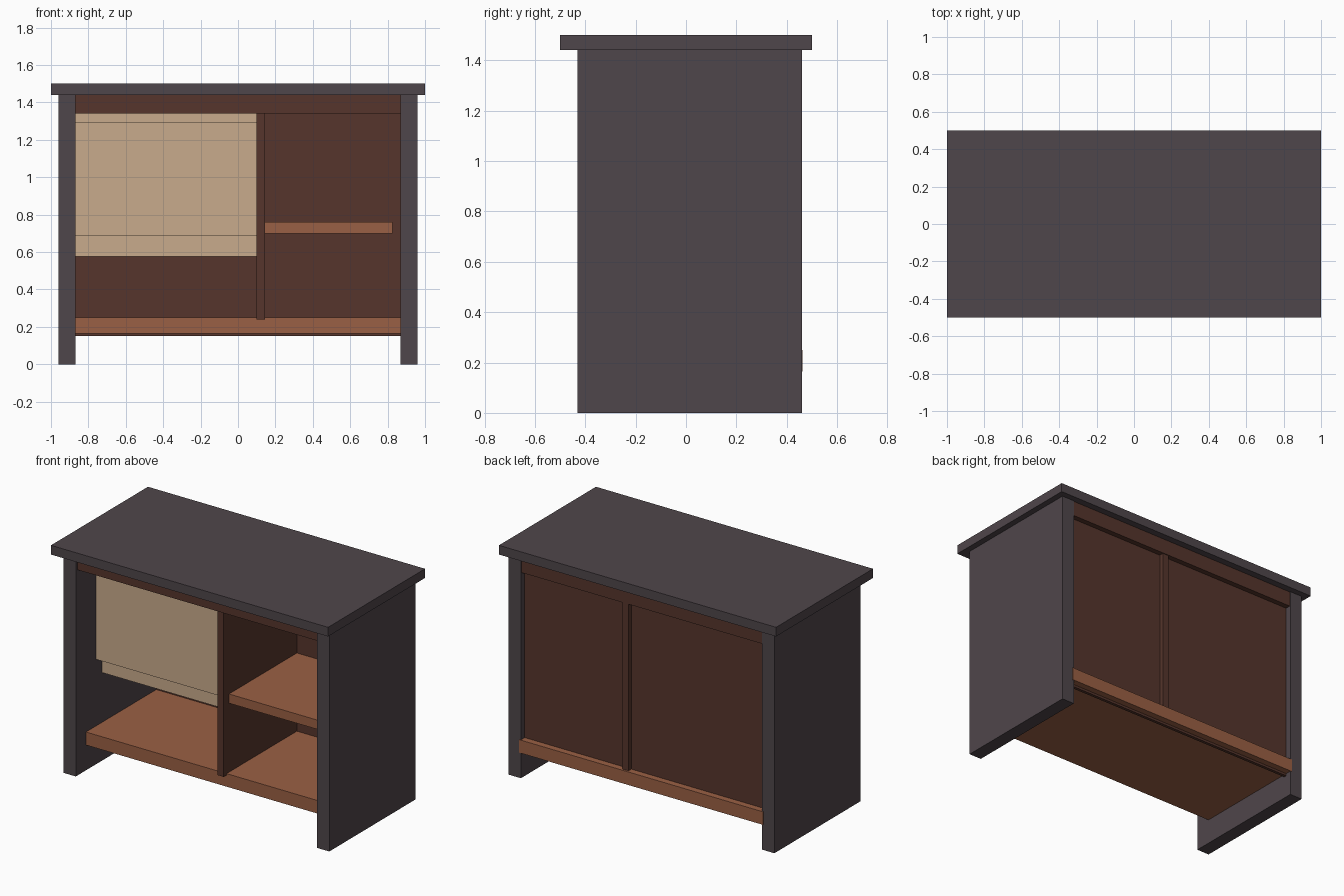
import bpy
import bmesh

if "Cube" in bpy.data.objects:
    bpy.data.objects.remove(bpy.data.objects["Cube"], do_unlink=True)


def material(name, r, g, b):
    m = bpy.data.materials.new(name)
    m.use_nodes = True
    m.diffuse_color = (r, g, b, 1)
    m.node_tree.nodes["Principled BSDF"].inputs["Base Color"].default_value = (r, g, b, 1)
    return m


def board(name, mat, x, y, z):
    """Box spanning the (min, max) range given on each axis."""
    bm = bmesh.new()
    bmesh.ops.create_cube(bm, size=1)
    for v in bm.verts:
        v.co = [r[0] if c < 0 else r[1] for c, r in zip(v.co, (x, y, z))]
    mesh = bpy.data.meshes.new(name)
    bm.to_mesh(mesh)
    bm.free()
    mesh.materials.append(mat)
    obj = bpy.data.objects.new(name, mesh)
    bpy.context.collection.objects.link(obj)
    return obj


grey = material("dark grey paint", 0.078, 0.061, 0.069)
brown = material("dark red wood", 0.093, 0.036, 0.025)
orange = material("orange wood", 0.323, 0.117, 0.058)
cream = material("pale wood", 0.584, 0.407, 0.262)

# Outer case
board("countertop", grey, (-1, 1), (-0.5, 0.5), (1.44, 1.5))
for side, s in (("left", 1), ("right", -1)):
    board(side + "_side_panel", grey, sorted((0.87 * s, 0.96 * s)), (-0.43, 0.46), (0, 1.44))

# Inner frame
board("top_board", brown, (-0.875, 0.875), (-0.41, 0.455), (1.34, 1.44))
board("back_panel", brown, (-0.875, 0.875), (0.4, 0.42), (0.15, 1.35))
board("divider", brown, (0.1, 0.145), (-0.355, 0.45), (0.24, 1.345))

# Shelves
board("bottom_shelf", orange, (-0.88, 0.88), (-0.325, 0.463), (0.165, 0.25))
board("small_shelf", orange, (0.14, 0.825), (-0.3, 0.405), (0.7, 0.76))

# Drawer with a raised front
board("drawer_box", cream, (-0.872, 0.102), (-0.16, 0.39), (0.575, 1.342))
board("drawer_front", cream, (-0.872, 0.102), (-0.222, -0.155), (0.685, 1.295))
